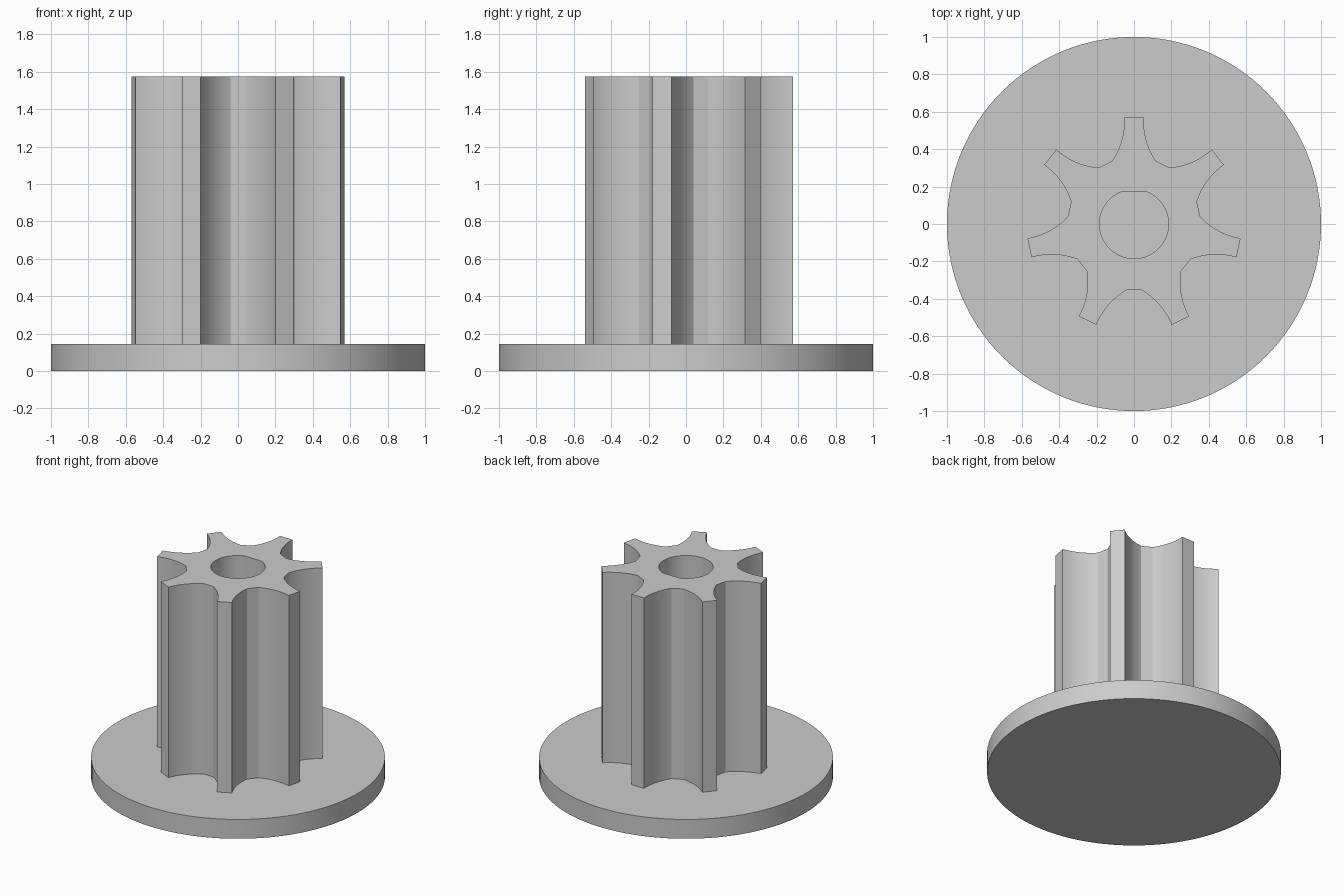
import bpy, bmesh, math
from mathutils import Vector, Matrix

if "Cube" in bpy.data.objects:
    bpy.data.objects.remove(bpy.data.objects["Cube"], do_unlink=True)

BASE_TOP, GEAR_TOP = 0.145, 1.575
TEETH = 7

grey = bpy.data.materials.new("plain grey")
grey.use_nodes = True
colour = (0.6, 0.6, 0.6, 1)
grey.diffuse_color = colour
grey.node_tree.nodes["Principled BSDF"].inputs["Base Color"].default_value = colour


def finish(obj):
    obj.data.materials.append(grey)
    bpy.ops.object.select_all(action='DESELECT')
    obj.select_set(True)
    bpy.context.view_layer.objects.active = obj
    bpy.ops.object.shade_smooth_by_angle(angle=math.radians(18))


def flank(root, tip, sag, steps=10):
    """Hollow tooth side from root to tip, bowed towards the tooth centre."""
    chord = tip - root
    side = Vector((-chord.y, chord.x)).normalized()
    return [root + chord * t + side * (4 * sag * t * (1 - t))
            for t in (i / steps for i in range(steps + 1))]


def gear_outline():
    half_root, half_tip = 0.041, 0.052
    back = Matrix.Rotation(-math.pi / TEETH, 2)
    right = flank(back @ Vector((-half_root, 0.354)), Vector((half_tip, 0.573)), 0.02)
    left = [Vector((-p.x, p.y)) for p in reversed(right)]
    tooth = right + left
    return [Matrix.Rotation(math.tau * k / TEETH, 2) @ p
            for k in range(TEETH) for p in tooth]


def bore_outline(radius=0.185, flat=0.17, steps=64):
    start = math.asin(flat / radius)
    sweep = math.pi + 2 * start
    angles = [math.pi - start + sweep * i / steps for i in range(steps + 1)]
    return [Vector((radius * math.cos(a), radius * math.sin(a))) for a in angles]


# Round base plate
bpy.ops.mesh.primitive_cylinder_add(vertices=128, radius=1, depth=BASE_TOP,
                                    location=(0, 0, BASE_TOP / 2))
base = bpy.context.object
base.name = "base_plate"
finish(base)

# Toothed column with a D-shaped bore, standing on the plate
bm = bmesh.new()
edges = []
for outline in (gear_outline(), bore_outline()):
    verts = [bm.verts.new((p.x, p.y, GEAR_TOP)) for p in outline]
    edges += [bm.edges.new((verts[i - 1], verts[i])) for i in range(len(verts))]
bmesh.ops.triangle_fill(bm, edges=edges, use_beauty=True, normal=(0, 0, 1))
walls = bmesh.ops.extrude_edge_only(bm, edges=edges)
lower = [v for v in walls["geom"] if isinstance(v, bmesh.types.BMVert)]
bmesh.ops.translate(bm, verts=lower, vec=(0, 0, BASE_TOP - GEAR_TOP))
bmesh.ops.recalc_face_normals(bm, faces=bm.faces)
cap = max(bm.faces, key=lambda f: f.calc_center_median().z)
if cap.normal.z < 0:
    bmesh.ops.reverse_faces(bm, faces=bm.faces)
mesh = bpy.data.meshes.new("gear_column")
bm.to_mesh(mesh)
bm.free()
gear = bpy.data.objects.new("gear_column", mesh)
bpy.context.collection.objects.link(gear)
finish(gear)
